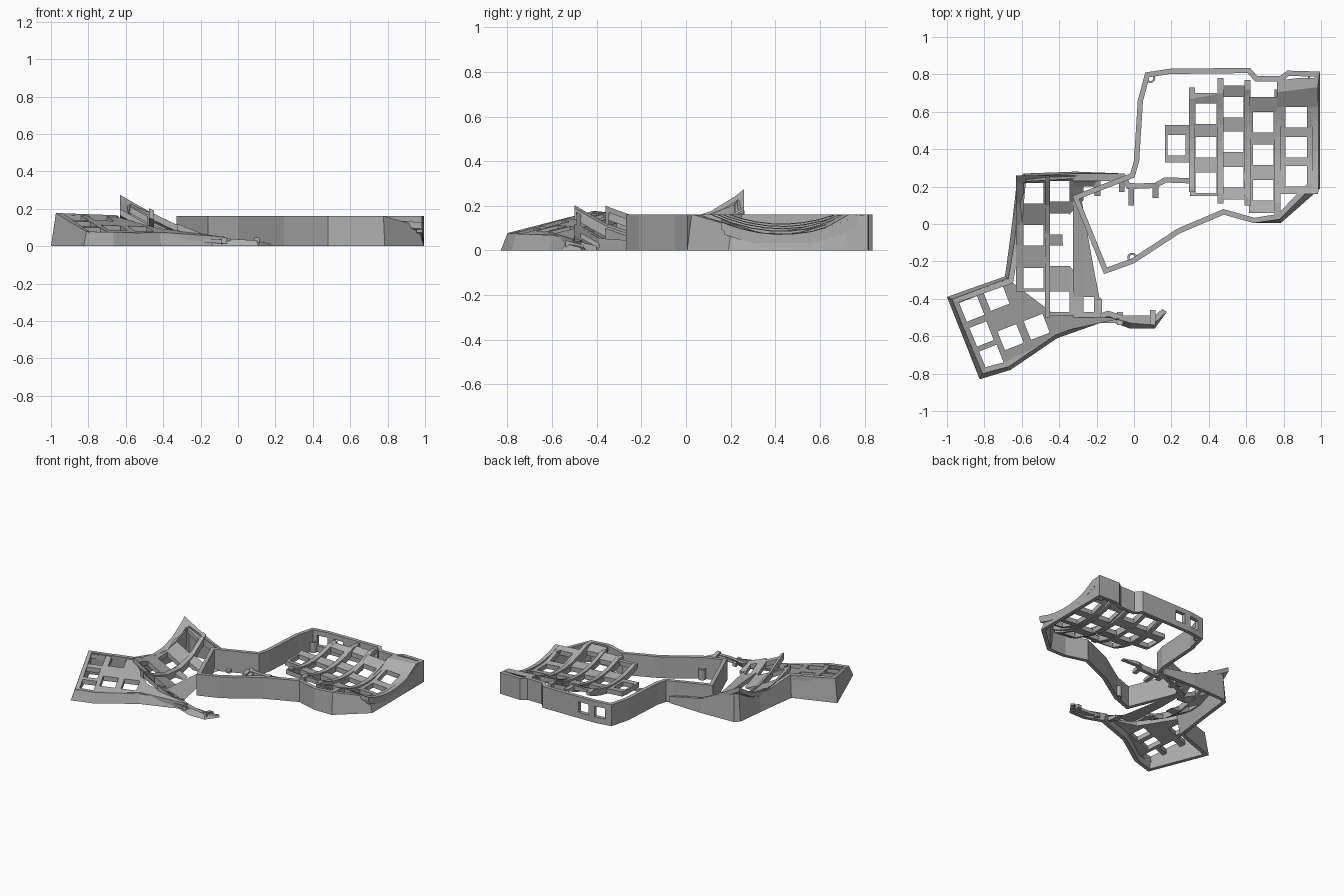
import bpy, bmesh, math
from mathutils import Vector, Matrix

if "Cube" in bpy.data.objects:
    bpy.data.objects.remove(bpy.data.objects["Cube"])

grey = bpy.data.materials.new("mid_grey")
grey.diffuse_color = (0.42, 0.42, 0.42, 1)
grey.use_nodes = True
grey.node_tree.nodes["Principled BSDF"].inputs["Base Color"].default_value = grey.diffuse_color


def finish(name, bm):
    bmesh.ops.recalc_face_normals(bm, faces=bm.faces)
    me = bpy.data.meshes.new(name)
    bm.to_mesh(me)
    bm.free()
    me.materials.append(grey)
    ob = bpy.data.objects.new(name, me)
    bpy.context.collection.objects.link(ob)
    return ob


def clip(bm, z, up):
    """Cut away everything beyond height z and cap the cut."""
    bmesh.ops.bisect_plane(bm, geom=bm.verts[:] + bm.edges[:] + bm.faces[:], plane_co=(0, 0, z),
                           plane_no=(0, 0, up), clear_outer=True)
    bmesh.ops.holes_fill(bm, edges=[e for e in bm.edges if e.is_boundary], sides=0)


def plate(name, xs, ys, zf, holes=(), thick=0.035, top=1.0):
    """Curved grid plate with thickness; cells in holes stay open."""
    bm = bmesh.new()
    nx, ny = len(xs), len(ys)
    t = [[bm.verts.new((x, y, zf(x, y))) for y in ys] for x in xs]
    b = [[bm.verts.new((x, y, zf(x, y) - thick)) for y in ys] for x in xs]
    cells = {(i, j) for i in range(nx - 1) for j in range(ny - 1)} - set(holes)
    for i, j in cells:
        q = [(i, j), (i + 1, j), (i + 1, j + 1), (i, j + 1)]
        bm.faces.new([t[a][c] for a, c in q])
        bm.faces.new([b[a][c] for a, c in reversed(q)])
        for k, (di, dj) in enumerate([(0, -1), (1, 0), (0, 1), (-1, 0)]):
            if (i + di, j + dj) not in cells:
                (a, c), (e, f) = q[k], q[(k + 1) % 4]
                bm.faces.new([t[a][c], b[a][c], b[e][f], t[e][f]])
    clip(bm, 0, -1)
    clip(bm, top, 1)
    if bm.faces:
        return finish(name, bm)
    bm.free()


def key_column(name, x0, h0, h1, x1, centres, y0, y1, zf, top=1.0, half=0.055):
    """Column of square key openings."""
    ys = [y0]
    for c in sorted(centres):
        ys += [c - half, c + half]
    ys.append(y1)
    holes = [(1, 1 + 2 * k) for k in range(len(centres))]
    return plate(name, [x0, h0, h1, x1], ys, zf, holes, top=top)


def wall(name, pts, closed, thick=0.028):
    """Upright wall along clockwise points (x, y, top height, inward lean)."""
    bm = bmesh.new()
    n = len(pts)
    P = [Vector(p[:2]) for p in pts]

    def normal(i, j):
        d = (P[j] - P[i]).normalized()
        return Vector((d.y, -d.x))

    rings = []
    for i, (x, y, z, lean) in enumerate(pts):
        ends = not closed and i in (0, n - 1)
        n1 = normal(i - 1, i) if (closed or i > 0) else normal(0, 1)
        n2 = normal(i, (i + 1) % n) if not (ends and i) else n1
        m = (n1 + n2) / max(0.6, 1 + n1.dot(n2))
        o = P[i]
        sec = [(o, 0), (o + m * lean, z), (o + m * (lean + thick), z), (o + m * thick, 0)]
        rings.append([bm.verts.new((q.x, q.y, h)) for q, h in sec])
    for i in range(n if closed else n - 1):
        a, b = rings[i], rings[(i + 1) % n]
        for k in range(4):
            bm.faces.new([a[k], a[(k + 1) % 4], b[(k + 1) % 4], b[k]])
    if not closed:
        bm.faces.new(rings[0])
        bm.faces.new(rings[-1])
    return finish(name, bm)


def cut(ob, boxes):
    """Cut boxes (centre, size, angle) out of an object."""
    bm = bmesh.new()
    for c, s, a in boxes:
        M = Matrix.Translation(c) @ Matrix.Rotation(a, 4, 'Z') @ Matrix.Diagonal((*s, 1))
        bmesh.ops.create_cube(bm, size=1, matrix=M)
    cutter = finish("cutter", bm)
    mod = ob.modifiers.new("cut", 'BOOLEAN')
    mod.operation, mod.solver, mod.object = 'DIFFERENCE', 'EXACT', cutter
    bpy.context.view_layer.objects.active = ob
    bpy.ops.object.modifier_apply(modifier="cut")
    bpy.data.objects.remove(cutter)


# ---- right half: closed case wall with two ports in the back
H = 0.162
ring = [(.06, .81, H, 0), (.19, .83, H, 0), (.62, .835, H, 0), (.66, .79, H, 0), (.78, .79, H, 0),
        (.82, .82, H, 0), (.995, .815, H, 0), (.995, .72, .15, .015), (.995, .62, .09, .015),
        (.995, .5, .062, .015), (.995, .33, .062, .015), (.995, .19, .11, .035), (.785, .005, H, .02),
        (.64, .005, H, 0), (.48, .05, H, 0), (.245, -.05, H, 0), (0, -.21, H, 0), (-.16, -.268, H, 0),
        (-.33, .15, H, 0), (-.02, .27, H, 0), (0, .34, H, 0), (.02, .66, H, 0)]
case = wall("case_wall", ring, True)
cut(case, [((x, .82, .085), (.08, .12, .08), 0) for x in (.15, .28)])

# ---- right half: bowl of key columns
def bowl(yc, k, lift=0):
    return lambda x, y: .06 + lift + .07 * (.98 - x) + k * (y - yc) ** 2

columns = [(.165, .18, .275, .30, [.42], .33, .53, .42, .7),
           (.30, .33, .44, .455, [.22, .41, .59], .15, .70, .41, .8),
           (.465, .475, .585, .605, [.25, .44, .625], .13, .74, .44, .75),
           (.615, .635, .745, .765, [.18, .37, .545], .06, .68, .38, .8),
           (.765, .81, .925, .985, [.255, .41, .57], .16, .78, .42, 1.0)]
for i, (a, b, c, d, cs, y0, y1, yc, k) in enumerate(columns):
    key_column(f"key_column_{i + 1}", a, b, c, d, cs, y0, y1, bowl(yc, k), H)

# webs between the columns, running past the column ends
for i, (x, y0, y1) in enumerate([(.295, .17, .73), (.447, .11, .78), (.592, .1, .77),
                                 (.752, .04, .72), (.955, .17, .78)]):
    ys = [y0 + (y1 - y0) * j / 8 for j in range(9)]
    plate(f"column_web_{i + 1}", [x, x + .032], ys, bowl(.43, .75, .012), thick=.05, top=H)

# ---- screw posts inside the case
for i, (x, y) in enumerate([(.088, .78), (-.01, -.18), (.955, .785)]):
    bm = bmesh.new()
    loops = []
    for r, z in ((.026, 0), (.026, .08), (.015, .08), (.015, 0)):
        loops.append([bm.verts.new((x + r * math.cos(a * math.pi / 8), y + r * math.sin(a * math.pi / 8), z))
                      for a in range(16)])
    for k in range(4):
        p, q = loops[k], loops[(k + 1) % 4]
        for a in range(16):
            bm.faces.new([p[a], p[(a + 1) % 16], q[(a + 1) % 16], q[a]])
    finish(f"screw_post_{i + 1}", bm)

# ---- left half: open outer wall
wall("tilted_case_wall",
     [(.175, -.47, .012, 0), (.11, -.56, .03, .02), (-.02, -.56, .038, .03), (-.14, -.515, .045, .02),
      (-.41, -.61, .068, .02), (-.66, -.78, .075, .02), (-.825, -.83, .078, .025), (-1, -.39, .176, .02),
      (-.69, -.28, .165, .02), (-.665, -.1, .125, .025), (-.65, .02, .125, .025), (-.625, .24, .205, .02),
      (-.59, .27, .225, .015), (-.315, .28, .105, .01), (-.05, .27, .05, 0), (-.02, .215, .045, 0),
      (.11, .22, .04, 0), (.165, .25, .03, 0), (.3, .245, .008, 0)], False)

# ---- left half: thumb plate with six rotated openings
def slope(x, y):
    return .175 - .116 * (x + .965) + .204 * (y + .40)

outline = [(-.965, -.40), (-.80, -.80), (-.66, -.75), (-.41, -.58), (-.07, -.505), (-.43, -.48), (-.68, -.29)]
bm = bmesh.new()
top = [bm.verts.new((x, y, slope(x, y))) for x, y in outline]
low = [bm.verts.new((x, y, slope(x, y) - .035)) for x, y in outline]
bm.faces.new(top)
bm.faces.new(low[::-1])
for i in range(len(top)):
    j = (i + 1) % len(top)
    bm.faces.new([top[i], low[i], low[j], top[j]])
thumb = finish("thumb_plate", bm)
keys = [(-.87, -.455), (-.735, -.395), (-.82, -.59), (-.66, -.605), (-.52, -.55), (-.765, -.715)]
cut(thumb, [((x, y, .1), (.108, .108, .5), math.radians(21.5)) for x, y in keys])

# ---- left half: steep key columns sinking into the ground
def steep(x, y):
    d = x + .6
    return .115 + (1.3 if y > -.07 else .8) * (y + .07) ** 2 - .6 * d + .3 * d * d

key_column("tilted_column_1", -.63, -.59, -.485, -.465, [-.29, -.06, .165], -.36, .26, steep)
key_column("tilted_column_2", -.465, -.45, -.345, -.325, [-.415, -.17, .0, .175], -.49, .26, steep)
key_column("tilted_column_3", -.325, -.27, -.215, -.18, [-.43, .16], -.5, .26, steep, half=.04)
plate("tilted_web", [-.475, -.45], [-.5, -.35, -.2, -.05, .1, .26], lambda x, y: steep(x, y) + .01, thick=.05)

# broken ends of the sunken columns
for i, (x, y0, y1) in enumerate([(-.2, -.5, -.40), (-.09, -.54, -.47), (.085, -.54, -.46),
                                 (-.21, .15, .26), (-.08, .17, .26), (-.03, .10, .22), (.1, .14, .22)]):
    rim = y0 if y0 < 0 else y1
    plate(f"broken_end_{i + 1}", [x, x + .03], [y0, (y0 + y1) / 2, y1],
          lambda x, y: .045 - .25 * abs(y - rim), thick=.03)
plate("front_ledge", [-.2, -.02, .11], [-.53, -.49], lambda x, y: .04 - .05 * (x + .2), thick=.02)
plate("back_ledge", [-.33, -.05], [.23, .265], lambda x, y: .1 - .2 * (x + .33), thick=.03)
